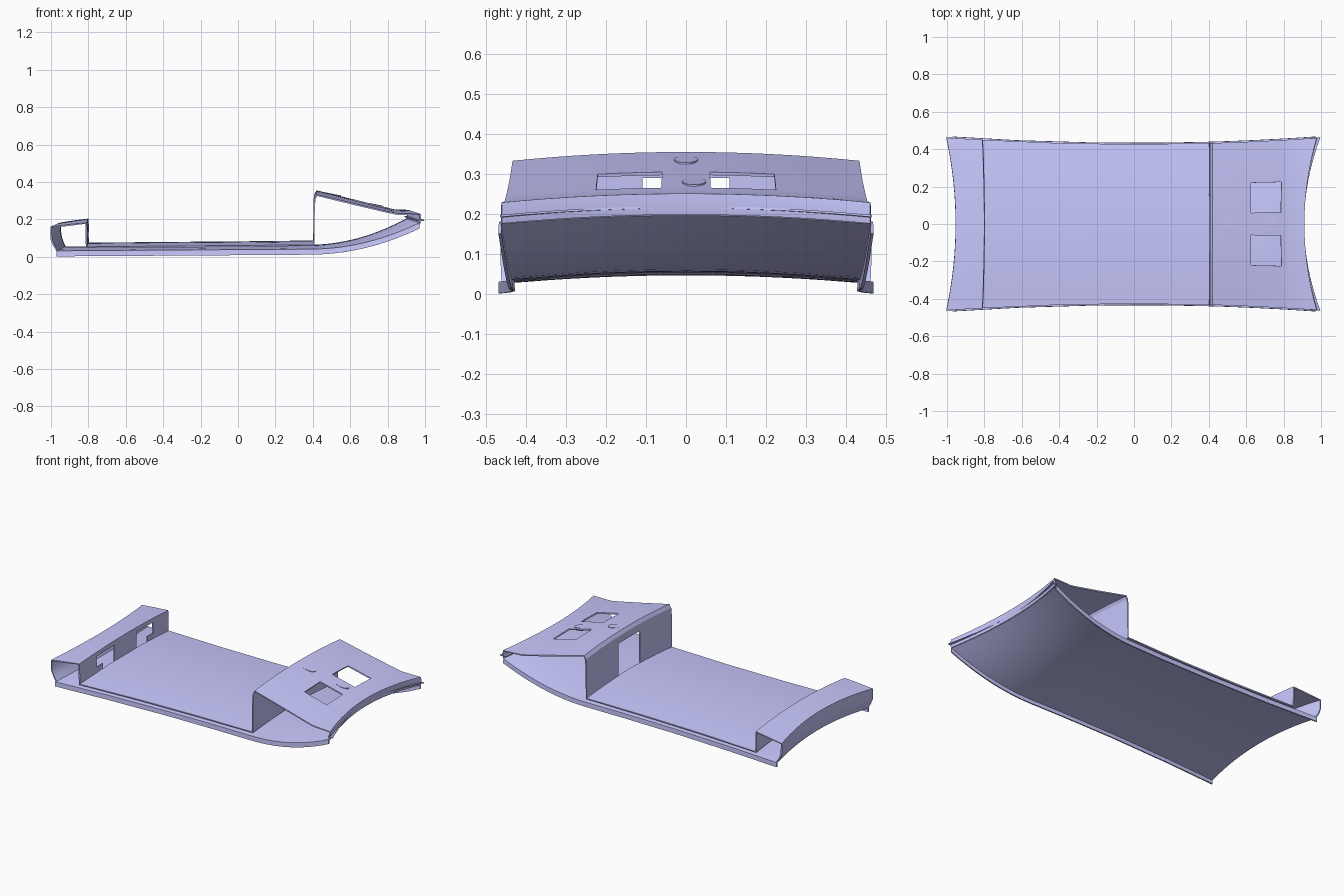
import bpy, bmesh, math

if "Cube" in bpy.data.objects:
    bpy.data.objects.remove(bpy.data.objects["Cube"])

CROWN = 0.022          # drop of every cross-section from centre to side edge
paint = bpy.data.materials.new("blue_violet_paint")
paint.diffuse_color = (0.58, 0.58, 1.0, 1)
paint.use_nodes = True
paint.node_tree.nodes["Principled BSDF"].inputs["Base Color"].default_value = paint.diffuse_color


def finish(obj, thickness=0.0):
    obj.data.materials.append(paint)
    bpy.ops.object.select_all(action='DESELECT')
    obj.select_set(True)
    bpy.context.view_layer.objects.active = obj
    if thickness:
        mod = obj.modifiers.new("thickness", 'SOLIDIFY')
        mod.thickness = thickness
        mod.offset = 0
        bpy.ops.object.modifier_apply(modifier=mod.name)
    bpy.ops.object.shade_smooth_by_angle(angle=math.radians(20))


def half_width(x):
    return 0.430 + 0.036 * x * x      # waisted plan shape


def sheet(name, profile, columns, hole=None, inset=0.0, thickness=0.008):
    """Sweep an x-z profile across y. Rows are (x, z, bow); columns are (t, drop)."""
    bm = bmesh.new()
    grid = []
    for x, z, bow in profile:
        row = []
        for t, drop in columns:
            px = x + bow * t * t
            row.append(bm.verts.new((px, t * (half_width(px) - inset),
                                     z - CROWN * t * t - drop)))
        grid.append(row)
    for a, b in zip(grid, grid[1:]):
        for j in range(len(columns) - 1):
            f = bm.faces.new((a[j], b[j], b[j + 1], a[j + 1]))
            if hole and hole(f.calc_center_median()):
                bm.faces.remove(f)
    bmesh.ops.recalc_face_normals(bm, faces=bm.faces)
    me = bpy.data.meshes.new(name)
    bm.to_mesh(me)
    bm.free()
    obj = bpy.data.objects.new(name, me)
    bpy.context.collection.objects.link(obj)
    finish(obj, thickness)
    return obj


# column positions, lined up with the cut-out edges
half = [0.06, 0.11, 0.165, 0.22, 0.28, 0.335, 0.39]
ts = [y / 0.44 for y in half] + [1.0]
cols = [(-t, 0) for t in reversed(ts)] + [(0, 0)] + [(t, 0) for t in ts]


def body_hole(c):
    y = abs(c.y)
    rear_slots = -0.83 < c.x < -0.79 and 0.11 < y < 0.28 and 0.085 < c.z < 0.165
    wall_door = 0.40 < c.x < 0.411 and y < 0.11 and 0.09 < c.z < 0.285
    deck_windows = 0.63 < c.x < 0.78 and 0.06 < y < 0.22
    return rear_slots or wall_door or deck_windows


# upper shell: rear box, sunken floor, front wall, sloped deck and nose
body = [(-0.925, 0.052, -0.042), (-0.938, 0.082, -0.047), (-0.948, 0.115, -0.050),
        (-0.950, 0.145, -0.050), (-0.950, 0.180, -0.050),
        (-0.880, 0.190, -0.030), (-0.803, 0.201, -0.010),
        (-0.802, 0.178, -0.010), (-0.801, 0.108, -0.010), (-0.800, 0.072, -0.010),
        (-0.400, 0.075, -0.004), (0.000, 0.078, 0), (0.405, 0.083, 0),
        (0.407, 0.291, 0), (0.411, 0.332, 0), (0.422, 0.351, 0),
        (0.520, 0.327, 0), (0.625, 0.301, 0.002), (0.785, 0.262, 0.008),
        (0.830, 0.250, 0.020), (0.908, 0.248, 0.066),
        (0.906, 0.216, 0.070), (0.902, 0.199, 0.070)]
sheet("upper_body_shell", body, cols, body_hole, inset=0.004)

# thin lip around the nose
nose = [(0.890, 0.214, 0.070), (0.909, 0.217, 0.087)]
sheet("nose_lip", nose, cols, inset=0.002, thickness=0.005)

# lower hull skin, curving up at the nose, with a vertical skirt on each side
hull = [(-0.928, 0.051, -0.042), (-0.60, 0.053, -0.025), (-0.20, 0.056, -0.008),
        (0.15, 0.058, 0), (0.38, 0.060, 0.005)]
for i in range(1, 11):
    s = i / 10
    hull.append((0.38 + 0.52 * s, 0.060 + 0.140 * s ** 2, 0.005 + 0.065 * s))
sheet("lower_hull", hull, [(-1, 0.027)] + cols + [(1, 0.027)])

# oval caps on the sloped deck
for name, x, y, z in (("upper_oval_cap", 0.503, 0.0, 0.328), ("lower_oval_cap", 0.727, 0.02, 0.273)):
    bpy.ops.mesh.primitive_cylinder_add(vertices=24, radius=1, depth=1, location=(x, y, z),
                                        rotation=(0, 0.19, 0))
    cap = bpy.context.object
    cap.name = name
    cap.scale = (0.046, 0.030, 0.018)
    finish(cap)
